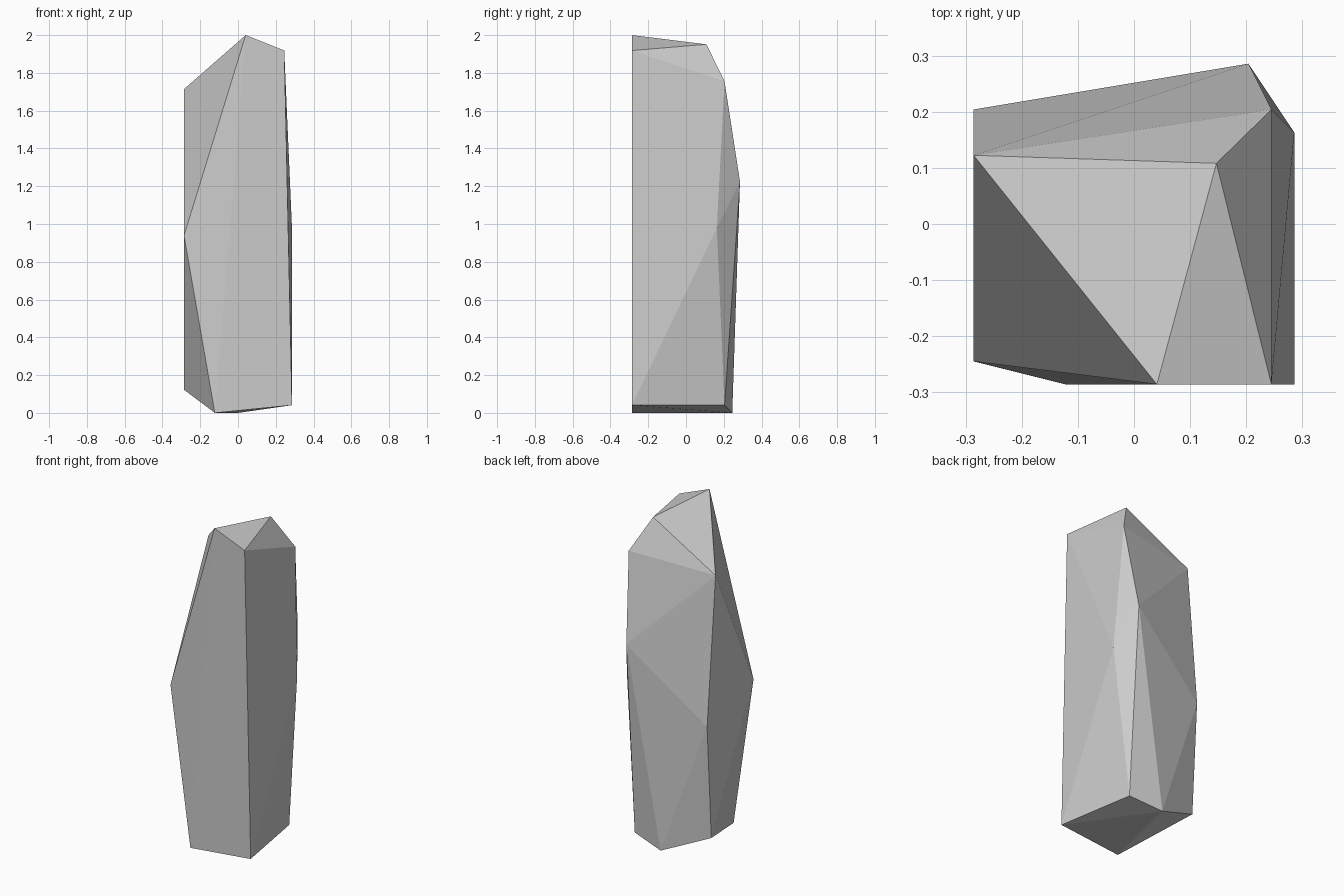
import bpy, bmesh

if "Cube" in bpy.data.objects:
    bpy.data.objects.remove(bpy.data.objects["Cube"])

U = 2 / 49  # the stone's corners sit on a fine grid, 49 steps tall

# Corner points in grid steps, in rings from the crown down to the base
crown = [(1, -7, 49), (6, -7, 47), (3.6, 2.65, 47.8), (6, 5, 43), (-7, 3, 42)]
waist = [(5, 7, 30), (7, 4, 24), (-7, -6, 23), (-7, 5, 20)]
base = [(-7, 4, 3), (7, -7, 1), (5, 5, 1), (-3, -7, 0), (0, 6, 0)]

# Standing stone: faceted convex hull around the corners
bm = bmesh.new()
for x, y, z in crown + waist + base:
    bm.verts.new((x * U, y * U, z * U))
bmesh.ops.convex_hull(bm, input=bm.verts[:])
bmesh.ops.dissolve_limit(bm, angle_limit=0.002, verts=bm.verts[:], edges=bm.edges[:])
bmesh.ops.recalc_face_normals(bm, faces=bm.faces[:])

mesh = bpy.data.meshes.new("standing_stone")
bm.to_mesh(mesh)
bm.free()
stone = bpy.data.objects.new("standing_stone", mesh)
bpy.context.collection.objects.link(stone)
